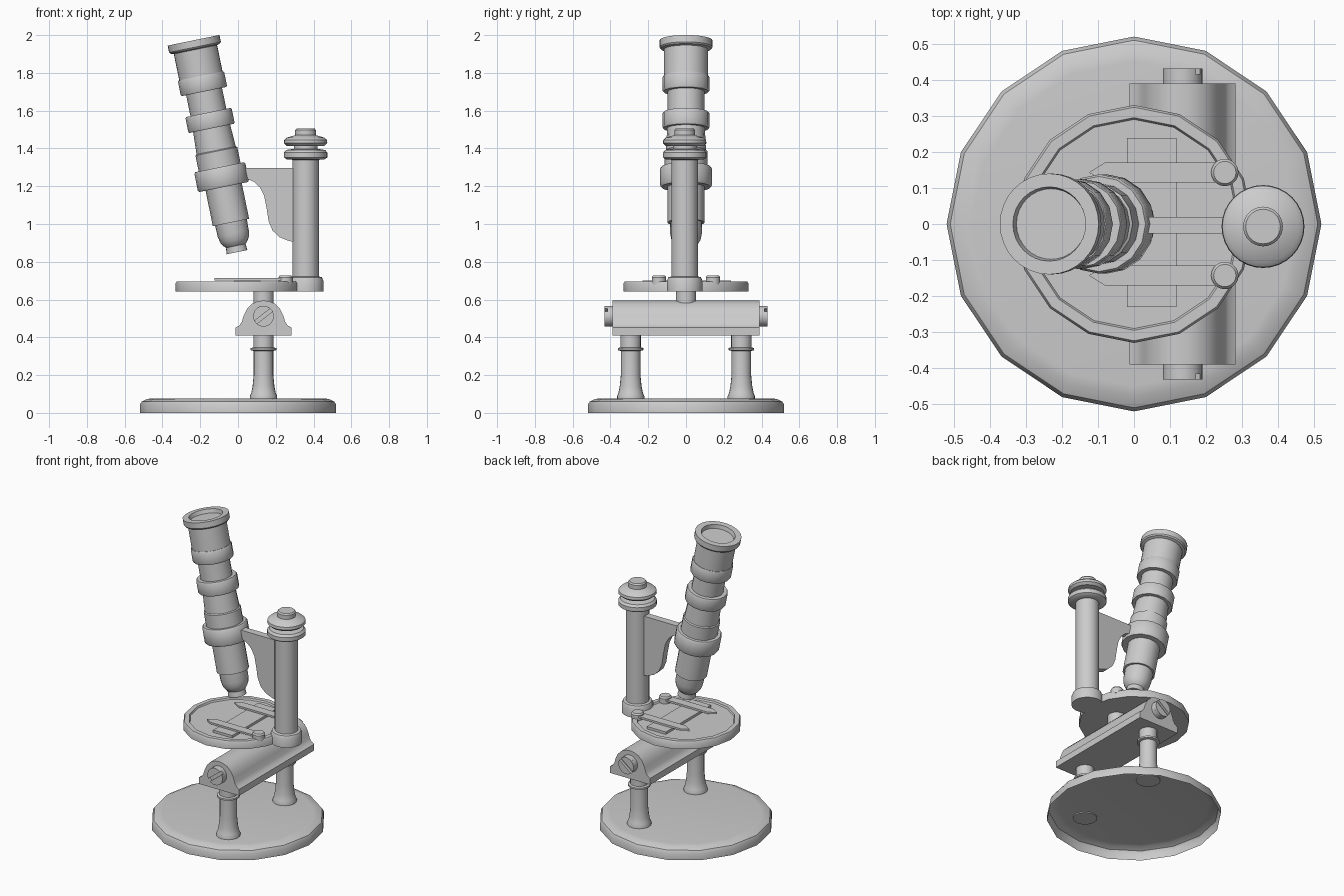
import bpy, bmesh, math
from mathutils import Matrix, Vector

if "Cube" in bpy.data.objects:
    bpy.data.objects.remove(bpy.data.objects["Cube"])


def finish(name, bm, mat=None, angle=35):
    bmesh.ops.recalc_face_normals(bm, faces=bm.faces)
    me = bpy.data.meshes.new(name)
    bm.to_mesh(me)
    bm.free()
    ob = bpy.data.objects.new(name, me)
    bpy.context.collection.objects.link(ob)
    if mat:
        ob.matrix_world = mat
    bpy.ops.object.select_all(action='DESELECT')
    ob.select_set(True)
    bpy.context.view_layer.objects.active = ob
    bpy.ops.object.shade_smooth_by_angle(angle=math.radians(angle))
    return ob


def lathe(name, profile, n=24, loc=(0, 0, 0), mat=None):
    """Turned part from (radius, height) pairs; radius 0 closes the end."""
    bm = bmesh.new()
    rings = []
    for r, z in profile:
        if r == 0:
            rings.append([bm.verts.new((0, 0, z))] * n)
        else:
            rings.append([bm.verts.new((r * math.cos(2 * math.pi * i / n),
                                        r * math.sin(2 * math.pi * i / n), z)) for i in range(n)])
    for a, b in zip(rings, rings[1:]):
        for i in range(n):
            j = (i + 1) % n
            bm.faces.new(dict.fromkeys((a[i], a[j], b[j], b[i])))
    return finish(name, bm, mat or Matrix.Translation(loc))


def prism(name, pts, lo, hi, axis='y'):
    """Outline extruded along y (points are x, z) or z (points are x, y)."""
    bm = bmesh.new()
    put = (lambda p, d: (p[0], d, p[1])) if axis == 'y' else (lambda p, d: (p[0], p[1], d))
    f = bm.faces.new([bm.verts.new(put(p, lo)) for p in pts])
    ext = bmesh.ops.extrude_face_region(bm, geom=[f])
    shift = Vector((0, hi - lo, 0)) if axis == 'y' else Vector((0, 0, hi - lo))
    bmesh.ops.translate(bm, vec=shift, verts=[v for v in ext['geom'] if isinstance(v, bmesh.types.BMVert)])
    return finish(name, bm)


# Foot: shell open underneath
lathe("base", [(.52, 0), (.52, .042), (.51, .06), (.48, .074), (.45, .077), (0, .077)], 16)

# Pair of turned legs
CX = .135
for s, side in ((-1, "front"), (1, "back")):
    lathe(side + "_leg", [(0, .07), (.072, .07), (.072, .09), (.065, .105), (.058, .14), (.052, .2),
                          (.052, .328), (.068, .332), (.068, .343), (.054, .347), (.054, .415), (0, .415)],
          20, (CX, s * .293, 0))

# Hinge bar with arched section
half = [(.147, .41), (.147, .452), (.128, .463), (.115, .482), (.105, .515),
        (.088, .55), (.06, .578), (.03, .591)]
prism("hinge_bar", [(CX + x, z) for x, z in half] + [(CX, .595)] +
      [(CX - x, z) for x, z in reversed(half)], -.39, .39)

# Slotted screws at both ends of the bar
for s, side in ((-1, "front"), (1, "back")):
    r, tilt, gap = .055, math.radians(38), .18
    circ = [2 * math.pi * i / 24 for i in range(24)]
    prism(side + "_screw_core", [(CX + r * math.cos(a), .512 + r * math.sin(a)) for a in circ],
          s * .385, s * .415)
    for k in (0, 1):
        arc = [tilt + k * math.pi + gap + (math.pi - 2 * gap) * i / 12 for i in range(13)]
        prism(f"{side}_screw_half_{k}", [(CX + r * math.cos(a), .512 + r * math.sin(a)) for a in arc],
              s * .415, s * .432)

# Stage support and round stage with raised rim
lathe("stage_support", [(0, .58), (.054, .58), (.054, .65), (0, .65)], 20, (CX, 0, 0))
lathe("stage", [(0, .643), (.33, .643), (.33, .686), (.324, .695), (.295, .695),
                (.29, .685), (0, .685)], 16)
prism("slide_plate", [(-.02, -.23), (.118, -.23), (.118, .238), (-.02, .238)], .68, .701, 'z')

# Stage clips with round studs
for s, side in ((-1, "front"), (1, "back")):
    y = s * .143
    prism(side + "_clip", [(-.125, y), (-.08, y - .028), (.255, y - .028),
                           (.255, y + .028), (-.08, y + .028)], .701, .713, 'z')
    lathe(side + "_clip_stud", [(0, .68), (.038, .68), (.038, .718), (.031, .727), (0, .727)],
          20, (.252, y, 0))

# Column with focus wheels on top
lathe("column", [(0, .643), (.094, .643), (.094, .70), (.086, .718), (.07, .722), (.07, 1.34),
                 (.1, 1.342), (.115, 1.352), (.115, 1.378), (.103, 1.392), (.062, 1.398), (.062, 1.412),
                 (.1, 1.414), (.115, 1.428), (.113, 1.445), (.1, 1.457), (.055, 1.47),
                 (.055, 1.497), (.048, 1.505), (0, 1.505)], 32, (.358, -.007, 0))

# Curved bracket between column and tube
prism("arm", [(-.03, 1.297), (.31, 1.297), (.31, .904), (.27, .91), (.22, .93), (.183, .965), (.162, 1.015),
              (.152, 1.08), (.138, 1.15), (.115, 1.195), (.085, 1.223), (.04, 1.243), (-.03, 1.25)],
      -.027, .02)

# Tilted optical tube
tube = Matrix.Translation((-.005, 0, .851)) @ Matrix.Rotation(math.radians(-11.6), 4, 'Y')
lathe("objective", [(0, 0), (.056, 0), (.053, .034), (.064, .045), (.077, .066), (.084, .1),
                    (.086, .17), (0, .17)], 20, mat=tube)
lathe("tube_body", [(0, .16), (.098, .16), (.098, .352), (.132, .352), (.138, .362), (.138, .45),
                    (.132, .459), (.113, .459), (.113, .545), (.106, .55), (.1, .669), (.121, .669),
                    (.125, .677), (.125, .747), (.121, .755), (.097, .755), (.097, .868), (.121, .868),
                    (.125, .876), (.125, .944), (.121, .952), (0, .952)], 16, mat=tube)
lathe("eyepiece", [(0, .94), (.117, .94), (.117, 1.095), (.134, 1.1), (.14, 1.108), (.14, 1.145),
                   (.103, 1.145), (.098, 1.12), (0, 1.12)], 32, mat=tube)
